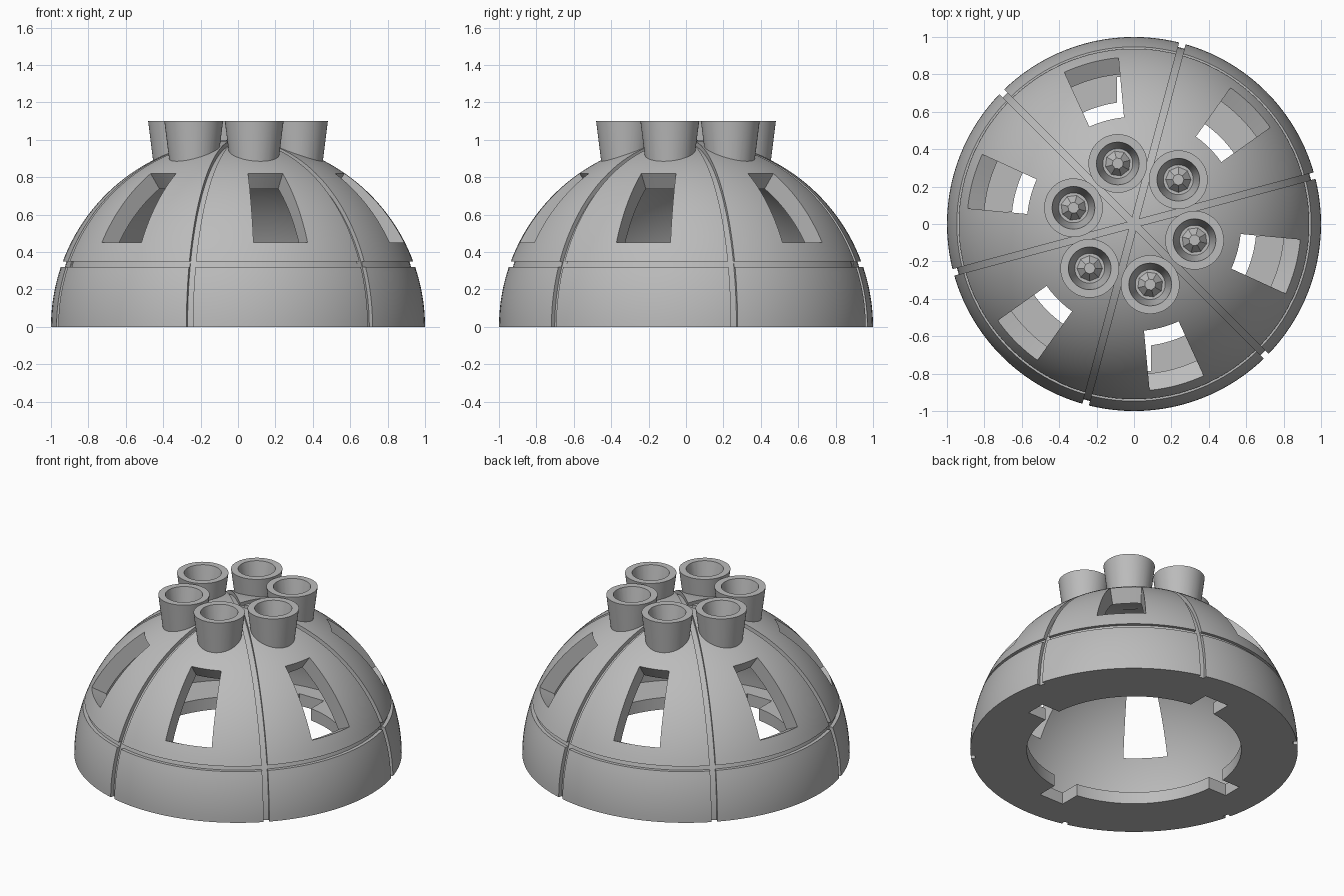
import bpy, bmesh, math
from math import sin, cos, radians, sqrt, pi
from mathutils import Matrix, Vector

if "Cube" in bpy.data.objects:
    bpy.data.objects.remove(bpy.data.objects["Cube"], do_unlink=True)

grey = bpy.data.materials.new("light_grey")
grey.use_nodes = True
COLOUR = (0.5, 0.5, 0.5, 1)
grey.diffuse_color = COLOUR
grey.node_tree.nodes["Principled BSDF"].inputs["Base Color"].default_value = COLOUR

INNER, FLOOR_Z, HOLE_R = 0.9, 0.08, 0.655
TURNS = [radians(-15 + 60 * i) for i in range(6)]


def finish(name, bm):
    bmesh.ops.remove_doubles(bm, verts=bm.verts, dist=1e-5)
    bmesh.ops.recalc_face_normals(bm, faces=bm.faces)
    mesh = bpy.data.meshes.new(name)
    bm.to_mesh(mesh)
    bm.free()
    mesh.materials.append(grey)
    obj = bpy.data.objects.new(name, mesh)
    bpy.context.collection.objects.link(obj)
    return obj


def lathe(name, profile, steps, close=True):
    bm = bmesh.new()
    vs = [bm.verts.new((r, 0, z)) for r, z in profile]
    pairs = list(zip(vs, vs[1:])) + ([(vs[-1], vs[0])] if close else [])
    edges = [bm.edges.new(p) for p in pairs]
    bmesh.ops.spin(bm, geom=vs + edges, cent=(0, 0, 0), axis=(0, 0, 1),
                   angle=2 * pi, steps=steps, use_duplicate=False)
    return finish(name, bm)


def arc(radius, start, end, steps):
    angles = [start + (end - start) * i / steps for i in range(steps + 1)]
    return [(radius * cos(a), radius * sin(a)) for a in angles]


def combine(target, other, operation):
    other.hide_render = True
    mod = target.modifiers.new(operation.lower(), 'BOOLEAN')
    mod.operation, mod.solver, mod.object = operation, 'EXACT', other
    bpy.context.view_layer.objects.active = target
    bpy.ops.object.modifier_apply(modifier=mod.name)
    bpy.data.objects.remove(other, do_unlink=True)


def prism(name, outline, depth):
    # Outline in the xz plane, thickened evenly along y
    bm = bmesh.new()
    face = bm.faces.new([bm.verts.new((x, -depth / 2, z)) for x, z in outline])
    out = bmesh.ops.extrude_face_region(bm, geom=[face])
    new = [v for v in out["geom"] if isinstance(v, bmesh.types.BMVert)]
    bmesh.ops.translate(bm, verts=new, vec=(0, depth, 0))
    return finish(name, bm)


def turn(obj, angle, offset=0):
    obj.data.transform(Matrix.Rotation(angle, 4, 'Z') @ Matrix.Translation((offset, 0, 0)))
    return obj


def window_cutter():
    # Wedge whose sides all point to the centre of the dome
    bm = bmesh.new()
    rows = []
    for radius in (0.6, 1.25):
        for elevation in (math.asin(0.45), math.asin(0.82)):
            rows.append([bm.verts.new(radius * Vector((
                cos(elevation) * cos(a), cos(elevation) * sin(a), sin(elevation))))
                for a in [radians(9.65) * k / 4 for k in range(-4, 5)]])
    loop = [rows[0], rows[1], rows[3], rows[2]]
    for a, b in zip(loop, loop[1:] + loop[:1]):
        for k in range(8):
            bm.faces.new((a[k], a[k + 1], b[k + 1], b[k]))
    for k in (0, 8):
        bm.faces.new([row[k] for row in loop])
    return finish("window_cutter", bm)


# Hollow dome with a ring floor and a groove around it
low, high = math.asin(0.32), math.asin(0.35)
profile = arc(1, 0, low, 10) + [(0.925, 0.32), (0.917, 0.35)] + arc(1, high, pi / 2, 30)
profile += arc(INNER, pi / 2, math.asin(FLOOR_Z / INNER), 30)
profile += [(HOLE_R, FLOOR_Z), (HOLE_R, 0)]
dome = lathe("dome", profile, 120)

# Meridian grooves
for i in range(3):
    band = arc(0.975, -0.1, pi + 0.1, 64) + arc(1.1, pi + 0.1, -0.1, 64)
    combine(dome, turn(prism("groove_cutter", band, 0.036), radians(15 + 60 * i)), 'DIFFERENCE')

# Windows
for angle in TURNS:
    combine(dome, turn(window_cutter(), angle), 'DIFFERENCE')

# Notches in the floor opening
for i in range(4):
    notch = prism("notch_cutter", [(0.6, -0.1), (0.785, -0.1), (0.785, 0.12), (0.6, 0.12)],
                  0.13 if i % 2 == 0 else 0.18)
    combine(dome, turn(notch, i * pi / 2), 'DIFFERENCE')

# Flared tubes, bored down into the dome
for angle in TURNS:
    tube = lathe("tube", [(0, 0.87), (0.128, 0.87), (0.157, 1.1), (0, 1.1)], 48, False)
    combine(dome, turn(tube, angle, 0.335), 'UNION')
for angle in TURNS:
    bore = lathe("bore", [(0, 0.92), (0.08, 0.92), (0.118, 1.12), (0, 1.12)], 48, False)
    combine(dome, turn(bore, angle, 0.335), 'DIFFERENCE')

# Eight-sided pegs at the bottom of the tubes
for i, angle in enumerate(TURNS):
    peg = lathe(f"peg_{i + 1}", [(0, 0.91), (0.076, 0.91), (0.03, 0.97), (0, 0.97)], 8, False)
    turn(peg, angle, 0.335)

# Smooth shading with sharp edges kept
bpy.ops.object.select_all(action='DESELECT')
dome.select_set(True)
bpy.context.view_layer.objects.active = dome
bpy.ops.object.shade_smooth_by_angle(angle=radians(25))
